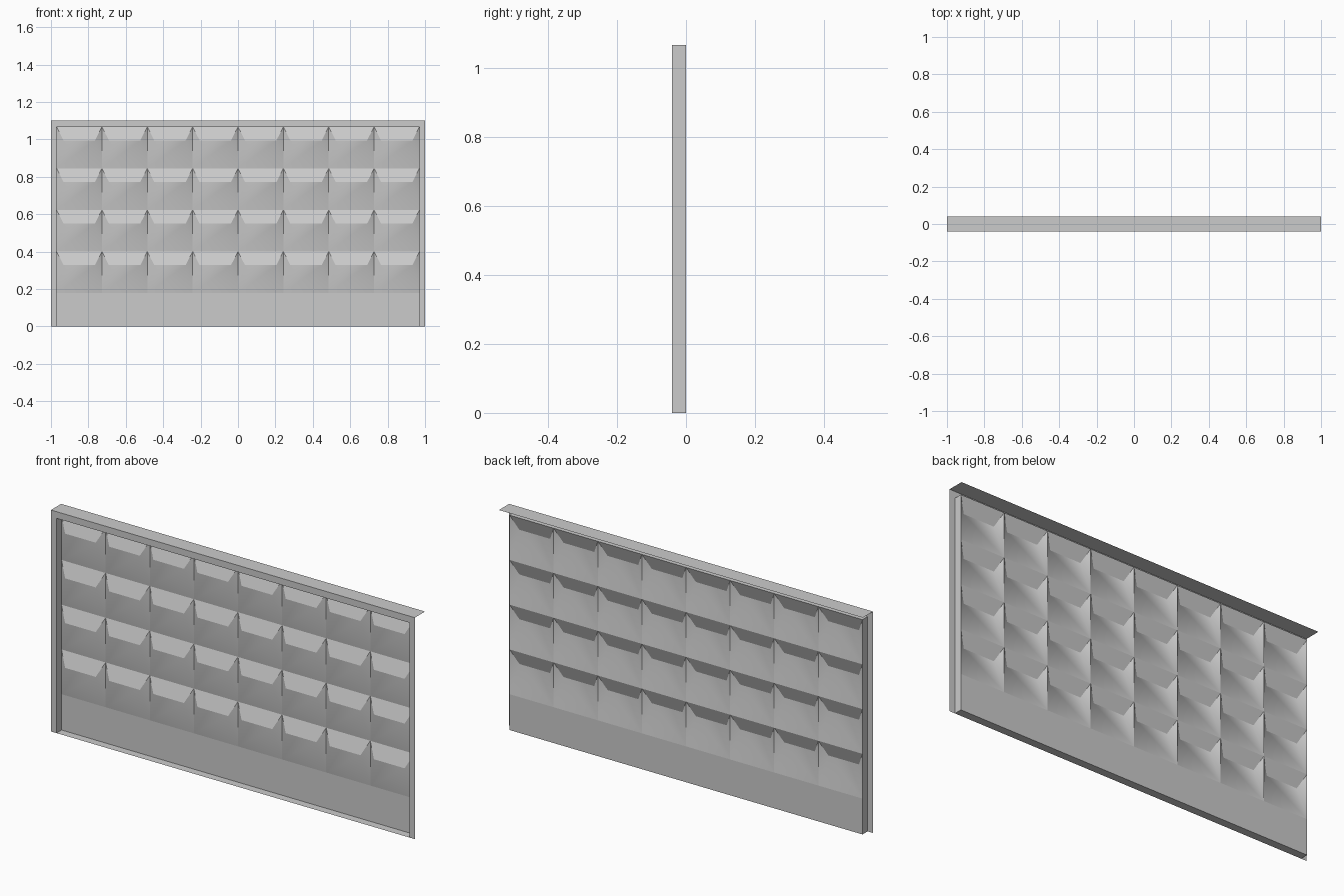
import bpy, bmesh

if "Cube" in bpy.data.objects:
    bpy.data.objects.remove(bpy.data.objects["Cube"])

HALF, IN = 1.0, 0.97          # outer and inner half width
TOP, IN_TOP = 1.10, 1.067     # outer and inner height
FRONT, BACK = -0.04, 0.0      # frame plane and panel plane
BASE = 0.178                  # top of the plain bottom band
COLS, ROWS = 8, 4
INSET, DROP, RISE = 0.037, 0.072, 0.025   # relief wedge


def add_sheet(name, faces):
    """Open sheet made of faces given as corner lists."""
    bm = bmesh.new()
    for f in faces:
        bm.faces.new([bm.verts.new(p) for p in f])
    bmesh.ops.remove_doubles(bm, verts=bm.verts[:], dist=0.0005)
    me = bpy.data.meshes.new(name)
    bm.to_mesh(me)
    bm.free()
    ob = bpy.data.objects.new(name, me)
    bpy.context.collection.objects.link(ob)
    return ob


def upright(x0, x1, z0, z1, y):
    return [(x0, y, z0), (x1, y, z0), (x1, y, z1), (x0, y, z1)]


def level(x, y0, y1, z):
    return [(-x, y0, z), (x, y0, z), (x, y1, z), (-x, y1, z)]


# front border: two posts and a top rail, open at the bottom
add_sheet("front_border", [
    upright(-HALF, -IN, 0, IN_TOP, FRONT),
    upright(IN, HALF, 0, IN_TOP, FRONT),
    upright(-HALF, -IN, IN_TOP, TOP, FRONT),
    upright(-IN, IN, IN_TOP, TOP, FRONT),
    upright(IN, HALF, IN_TOP, TOP, FRONT)])

# recess walls, floor and ceiling
add_sheet("recess_walls", [
    [(-IN, FRONT, 0), (-IN, BACK, 0), (-IN, BACK, IN_TOP), (-IN, FRONT, IN_TOP)],
    [(IN, BACK, 0), (IN, FRONT, 0), (IN, FRONT, IN_TOP), (IN, BACK, IN_TOP)],
    level(IN, FRONT, BACK, 0),
    level(IN, FRONT, BACK, IN_TOP)[::-1]])

# cap over the full wall thickness
add_sheet("top_cap", [level(HALF, FRONT, -FRONT, TOP)])

# plain band under the relief
add_sheet("bottom_band", [upright(-IN, IN, 0, BASE, BACK)])

# relief of wedge-shaped blocks
faces = []
w, h = 2 * IN / COLS, (IN_TOP - BASE) / ROWS
for c in range(COLS):
    for r in range(ROWS):
        x0, z0 = -IN + c * w, BASE + r * h
        x1, z1 = x0 + w, z0 + h
        bl, br = (x0, BACK, z0), (x1, BACK, z0)
        tl, tr = (x0, BACK, z1), (x1, BACK, z1)
        pl = (x0 + INSET, BACK - RISE, z1 - DROP)
        pr = (x1 - INSET, BACK - RISE, z1 - DROP)
        faces += [[bl, br, pr, pl], [pl, pr, tr, tl], [bl, pl, tl], [br, tr, pr]]
relief = add_sheet("block_relief", faces)

# soften only the slanted edges between block fronts and their sides
bm = bmesh.new()
bm.from_mesh(relief.data)
for f in bm.faces:
    f.smooth = True
for e in bm.edges:
    a, b = e.verts
    slanted = abs(a.co.x - b.co.x) > 0.01 and abs(a.co.z - b.co.z) > DROP + 0.01
    e.smooth = slanted
bm.to_mesh(relief.data)
bm.free()
